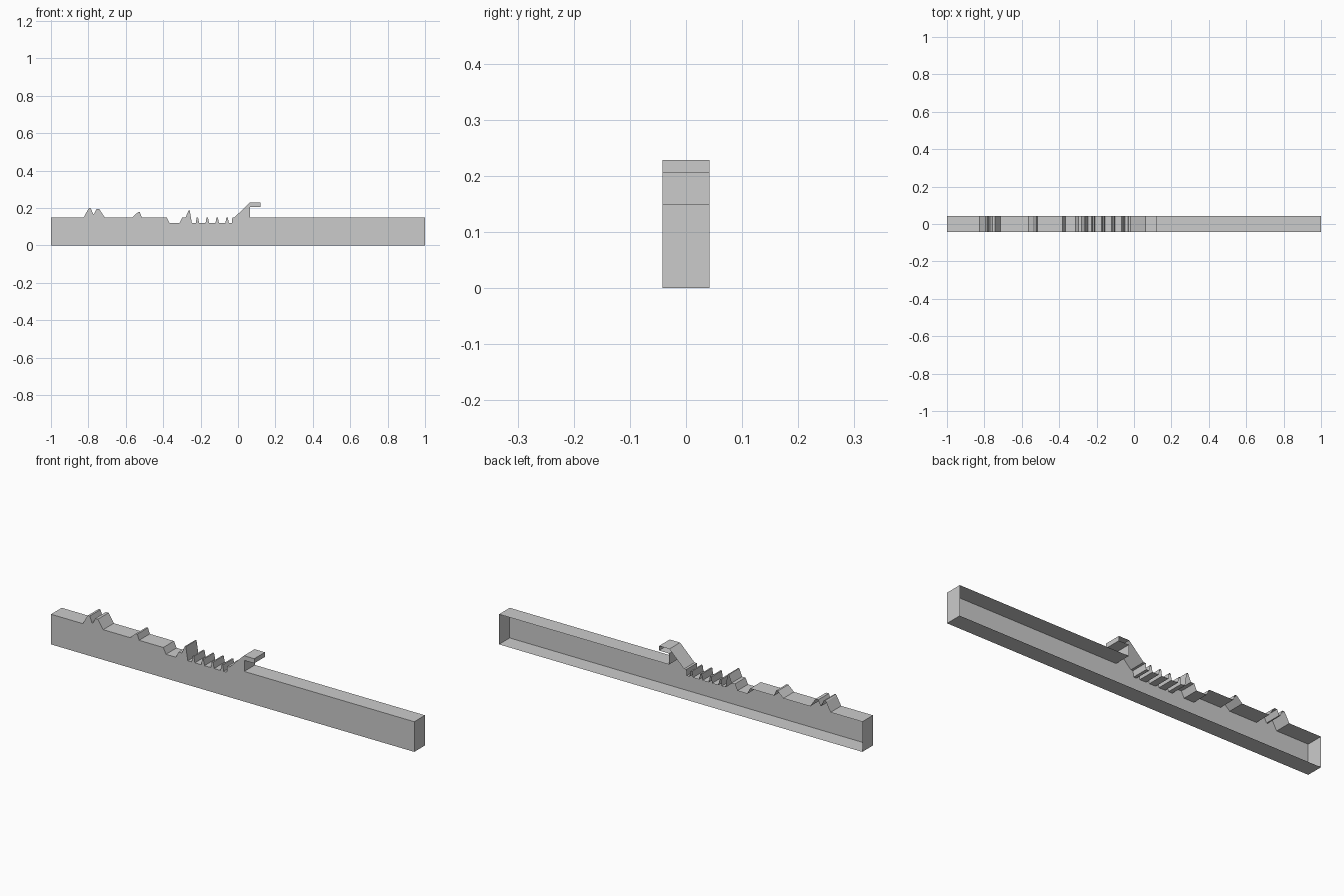
import bpy
import bmesh

if "Cube" in bpy.data.objects:
    bpy.data.objects.remove(bpy.data.objects["Cube"])

HALF_DEPTH = 0.042
TOP = 0.15      # deck height
PIT = 0.12      # floor of the sunken section


def tooth(x):
    """Small tapered tooth standing on the pit floor."""
    return [(x - 0.009, PIT), (x - 0.004, TOP), (x + 0.003, TOP), (x + 0.009, PIT)]


# Deck outline from left to right
outline = [(-1, TOP), (-0.825, TOP)]
# double bump
outline += [(-0.80, 0.195), (-0.795, 0.20), (-0.787, 0.198), (-0.775, 0.168),
            (-0.769, 0.168), (-0.757, 0.194), (-0.742, 0.194), (-0.713, TOP)]
# single ramp
outline += [(-0.565, TOP), (-0.534, 0.178), (-0.525, 0.178), (-0.515, TOP)]
# dip and tall spike
outline += [(-0.382, TOP), (-0.367, PIT), (-0.312, PIT), (-0.298, TOP),
            (-0.28, TOP), (-0.264, 0.187), (-0.258, 0.187), (-0.247, PIT)]
# row of teeth
for i in range(4):
    outline += tooth(-0.217 + i * 0.053)
# ramp with overhanging lip
outline += [(-0.033, PIT), (-0.030, TOP), (-0.018, TOP), (0.062, 0.228),
            (0.119, 0.228), (0.119, 0.205), (0.064, 0.205), (0.064, TOP)]
outline += [(1, TOP)]

# Closed loop, counter-clockwise seen from the front
loop = [(-1, 0), (1, 0)] + outline[::-1]

# Shell: front wall plus the rim running backwards, open at the back
bm = bmesh.new()
front = [bm.verts.new((x, -HALF_DEPTH, z)) for x, z in loop]
back = [bm.verts.new((x, HALF_DEPTH, z)) for x, z in loop]
bm.faces.new(front)
n = len(loop)
for i in range(n):
    j = (i + 1) % n
    bm.faces.new((front[j], front[i], back[i], back[j]))

mesh = bpy.data.meshes.new("course_shell")
bm.to_mesh(mesh)
bm.free()
bpy.context.collection.objects.link(bpy.data.objects.new("course_shell", mesh))
